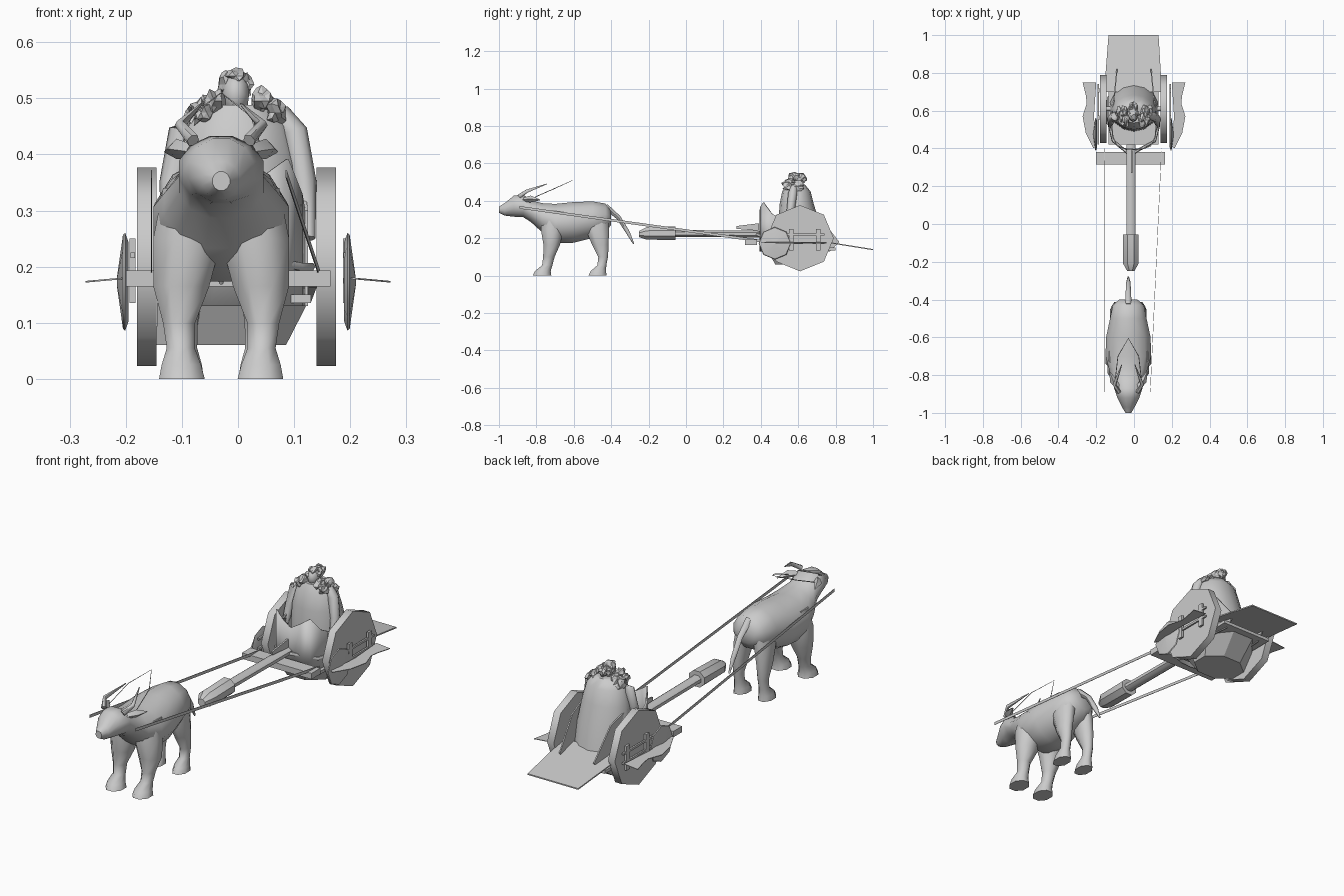
import bpy, bmesh, math, random
from mathutils import Vector

cube = bpy.data.objects.get("Cube")
if cube:
    bpy.data.objects.remove(cube, do_unlink=True)
random.seed(4)

grey = bpy.data.materials.new("plain grey")
grey.use_nodes = True
grey.diffuse_color = (0.6, 0.6, 0.6, 1)
grey.node_tree.nodes["Principled BSDF"].inputs["Base Color"].default_value = (0.6, 0.6, 0.6, 1)

OX = -0.03      # centre line of the ox
SIDES = (("left", 1), ("right", -1))


def finish(name, bm, smooth=0):
    bmesh.ops.recalc_face_normals(bm, faces=bm.faces)
    me = bpy.data.meshes.new(name)
    bm.to_mesh(me)
    bm.free()
    me.materials.append(grey)
    ob = bpy.data.objects.new(name, me)
    bpy.context.collection.objects.link(ob)
    if smooth:
        bpy.ops.object.select_all(action='DESELECT')
        ob.select_set(True)
        bpy.context.view_layer.objects.active = ob
        bpy.ops.object.shade_smooth_by_angle(angle=math.radians(smooth))
    return ob


def skin(name, loops, smooth=0):
    """Bridge equal loops of points and cap both ends."""
    bm = bmesh.new()
    rows = [[bm.verts.new(p) for p in loop] for loop in loops]
    n = len(rows[0])
    for a, b in zip(rows, rows[1:]):
        for i in range(n):
            j = (i + 1) % n
            bm.faces.new((a[i], a[j], b[j], b[i]))
    bm.faces.new(rows[0])
    bm.faces.new(rows[-1])
    return finish(name, bm, smooth)


def loft(name, rings, axis, sides=10, smooth=50):
    """Rings are (x, y, z, x radius, other radius), stacked along y or z."""
    loops = []
    for x, y, z, rx, ro in rings:
        loop = []
        for i in range(sides):
            a = math.tau * (i + 0.5) / sides
            c, s = rx * math.cos(a), ro * math.sin(a)
            loop.append((x + c, y, z + s) if axis == 'y' else (x + c, y + s, z))
        loops.append(loop)
    return skin(name, loops, smooth)


def tube(name, pts, radii, sides=6, smooth=60):
    pts = [Vector(p) for p in pts]
    loops = []
    for i, p in enumerate(pts):
        d = (pts[min(i + 1, len(pts) - 1)] - pts[max(i - 1, 0)]).normalized()
        u = d.cross(Vector((0, 0, 1)) if abs(d.z) < 0.9 else Vector((1, 0, 0))).normalized()
        v = d.cross(u)
        loops.append([p + radii[i] * (u * math.cos(math.tau * k / sides)
                                      + v * math.sin(math.tau * k / sides)) for k in range(sides)])
    return skin(name, loops, smooth)


def box(name, lo, hi):
    (a, b, c), (d, e, f) = lo, hi
    return skin(name, [[(a, b, z), (d, b, z), (d, e, z), (a, e, z)] for z in (c, f)])


def slab(name, pts, offset, smooth=0):
    o = Vector(offset)
    return skin(name, [[Vector(p) for p in pts], [Vector(p) + o for p in pts]], smooth)


# Ox trunk, neck and head: y, lowest z, highest z, half width
trunk = [(-1.0, .335, .37, .016), (-.97, .32, .388, .034), (-.92, .313, .43, .06),
         (-.87, .31, .435, .078), (-.83, .285, .405, .078), (-.77, .23, .39, .105),
         (-.7, .17, .387, .125), (-.6, .172, .397, .122), (-.5, .198, .4, .1),
         (-.43, .23, .388, .085), (-.4, .27, .345, .05)]
loft("ox_body", [(OX, y, (a + b) / 2, w, (b - a) / 2) for y, a, b, w in trunk], 'y', 12)

# Ox legs with forward hooves, wide at the shoulder and haunch
front_leg = [(.07, -.77, 0, .044, .054), (.071, -.765, .025, .038, .045), (.072, -.742, .055, .027, .03),
             (.075, -.733, .1, .031, .033), (.071, -.718, .165, .054, .048), (.06, -.715, .25, .066, .066),
             (.05, -.7, .34, .058, .065)]
hind_leg = [(.064, -.473, 0, .036, .052), (.064, -.468, .025, .032, .044), (.064, -.45, .055, .023, .026),
            (.064, -.443, .1, .024, .028), (.062, -.458, .165, .032, .048), (.054, -.475, .25, .04, .068),
            (.04, -.48, .33, .042, .068)]
for side, s in SIDES:
    for label, leg in (("front", front_leg), ("hind", hind_leg)):
        loft(f"{label}_leg_{side}", [(OX + s * x, *rest) for x, *rest in leg], 'z', 8, 65)
    tube("horn_" + side, [(OX + s * .05, -.89, .425), (OX + s * .073, -.85, .452),
                          (OX + s * .035, -.745, .49)], (.012, .01, .002))
    tube("ear_" + side, [(OX + s * .05, -.87, .405), (OX + s * .08, -.83, .41),
                         (OX + s * .1, -.78, .405)], (.012, .018, .002), 4)
    tube("head_strap_" + side, [(OX + s * .07, -.83, .41), (OX + s * .055, -.7, .467),
                                (OX, -.605, .51)], (.002, .002, .001), 4)
tube("ox_tail", [(OX, -.43, .37), (OX, -.36, .31), (OX, -.31, .23), (OX, -.28, .17)],
     (.018, .014, .012, .004))

# Reins as flat ribbons
for side, a, b in (("left", .085, .145), ("right", -.155, -.155)):
    slab("rein_" + side, [(a, -.89, .358), (b, .4, .178), (b, .4, .192), (a, -.89, .372)], (.002, 0, 0))

# Draught pole with a heavier tip, crossbar and braces
PX = -.017
loft("pole", [(PX, -.1, .226, .026, .02), (PX, .42, .222, .026, .019)], 'y', 8)
loft("pole_tip", [(PX, -.25, .222, .02, .018), (PX, -.21, .226, .044, .036),
                  (PX, -.055, .227, .044, .04)], 'y', 8, 30)
box("crossbar", (-.2, .315, .165), (.165, .38, .193))
for side, s in SIDES:
    tube("brace_" + side, [(s * .13, .52, .2), (s * .11, .44, .2), (PX + s * .02, .38, .22)],
         (.008, .008, .008))
slab("pole_bracket", [(PX, .27, .25), (PX, .27, .265), (PX, .39, .28), (PX, .39, .24)], (.008, 0, 0))

# Cart floor, underside and sloping tail board
box("cart_floor", (-.135, .42, .135), (.13, .8, .15))
loft("cart_underside", [(-.03, .57, .06, .125, .1), (-.01, .6, .135, .145, .18)], 'z', 8, 0)
slab("tail_board", [(-.158, .7, .19), (.148, .7, .19), (.13, 1, .142), (-.135, 1, .142)], (0, 0, -.006))
tube("axle", [(-.15, .61, .175), (.15, .61, .175)], (.012, .012), 8)

# Curved front panel with a notched top: half of its plan and top heights, mirrored
half = [(0, .392, .335), (.05, .396, .365), (.09, .412, .392), (.115, .46, .33), (.125, .58, .27)]
plan = [(-x, y, z) for x, y, z in half[:0:-1]] + half
bm = bmesh.new()
cols = [(bm.verts.new((x, y, .13)), bm.verts.new((x, y, z))) for x, y, z in plan]
for (a, b), (c, d) in zip(cols, cols[1:]):
    bm.faces.new((a, c, d, b))
panel = finish("front_panel", bm, 40)
panel.modifiers.new("thickness", 'SOLIDIFY').thickness = .006

for side, s in SIDES:
    # Side wall leaning inwards to a low rear point
    wall = [(.5, .13), (.5, .3), (.6, .36), (.71, .32), (.82, .18), (.77, .13)]
    slab("side_wall_" + side, [(s * (.125 - .1 * (y - .5)), y, z) for y, z in wall], (-s * .006, 0, 0))
    # Eight-sided wheel
    rim = [(.61 + .18 * math.cos(math.tau * i / 8), .2 + .177 * math.sin(math.tau * i / 8))
           for i in range(8)]
    slab("wheel_" + side, [(s * .16 - .02, y, z) for y, z in rim], (.035, 0, 0), 50)
    # Shallow pointed hub disc
    loops = [[(s * x - .003, .475 + r * math.cos(math.tau * i / 8), .173 + r * math.sin(math.tau * i / 8))
              for i in range(8)] for x, r in ((.192, .07), (.198, .087), (.202, .084), (.213, .006))]
    skin("hub_disc_" + side, loops, 40)
    # Scythe blade
    blade = [(.2, .75), (.272, .75), (.255, .68), (.25, .64), (.272, .57), (.255, .48), (.215, .4),
             (.2, .41), (.212, .57)]
    slab("scythe_blade_" + side, [(s * x, y, .19 - .09 * (x - .1)) for x, y in blade], (0, 0, -.003))
    # Rack of two posts and two rails
    rx = s * .19 + .002
    for i, y in enumerate((.55, .695)):
        box(f"rack_post_{side}_{i}", (rx - .005, y, .135), (rx + .005, y + .025, .25))
    for i, z in enumerate((.17, .215)):
        box(f"rack_rail_{side}_{i}", (rx - .004, .42, z), (rx + .004, .74, z + .01))

# Rider: long cloak, arms, legs and head
loft("rider_cloak", [(0, .615, .15, .13, .125), (0, .605, .28, .126, .11), (0, .592, .38, .115, .092),
                     (0, .59, .45, .095, .076), (0, .585, .488, .06, .05)], 'z', 14)
for side, s in SIDES:
    tube("rider_arm_" + side, [(s * .075, .58, .475), (s * .1, .57, .44), (s * .118, .56, .35),
                               (s * .126, .52, .25)], (.018, .024, .022, .012), 8)


def lump(name, centre, size, rough, smooth):
    bm = bmesh.new()
    bmesh.ops.create_icosphere(bm, subdivisions=2, radius=1)
    for v in bm.verts:
        k = 1 + random.uniform(-rough, rough)
        v.co = Vector([c + q * k * r for c, q, r in zip(centre, v.co, size)])
    return finish(name, bm, smooth)


lump("rider_head", (-.004, .575, .507), (.025, .034, .038), 0, 60)

# Ruffled hair around the back and crown, and shoulder clumps
for i in range(7):
    a = math.pi * i / 6
    lump(f"hair_{i}", (-.004 + .018 * math.cos(a), .585 + .04 * math.sin(a), .525 - .008 * (i % 2)),
         (.013, .022, .02), .3, 0)
lump("crown", (-.004, .58, .54), (.02, .032, .013), .25, 0)
for side, s in SIDES:
    for i in range(4):
        lump(f"shoulder_ruffle_{side}_{i}", (s * (.042 + .012 * i), .55 + .045 * (i % 2), .495 - .01 * i),
             (.018, .032, .022), .35, 0)
